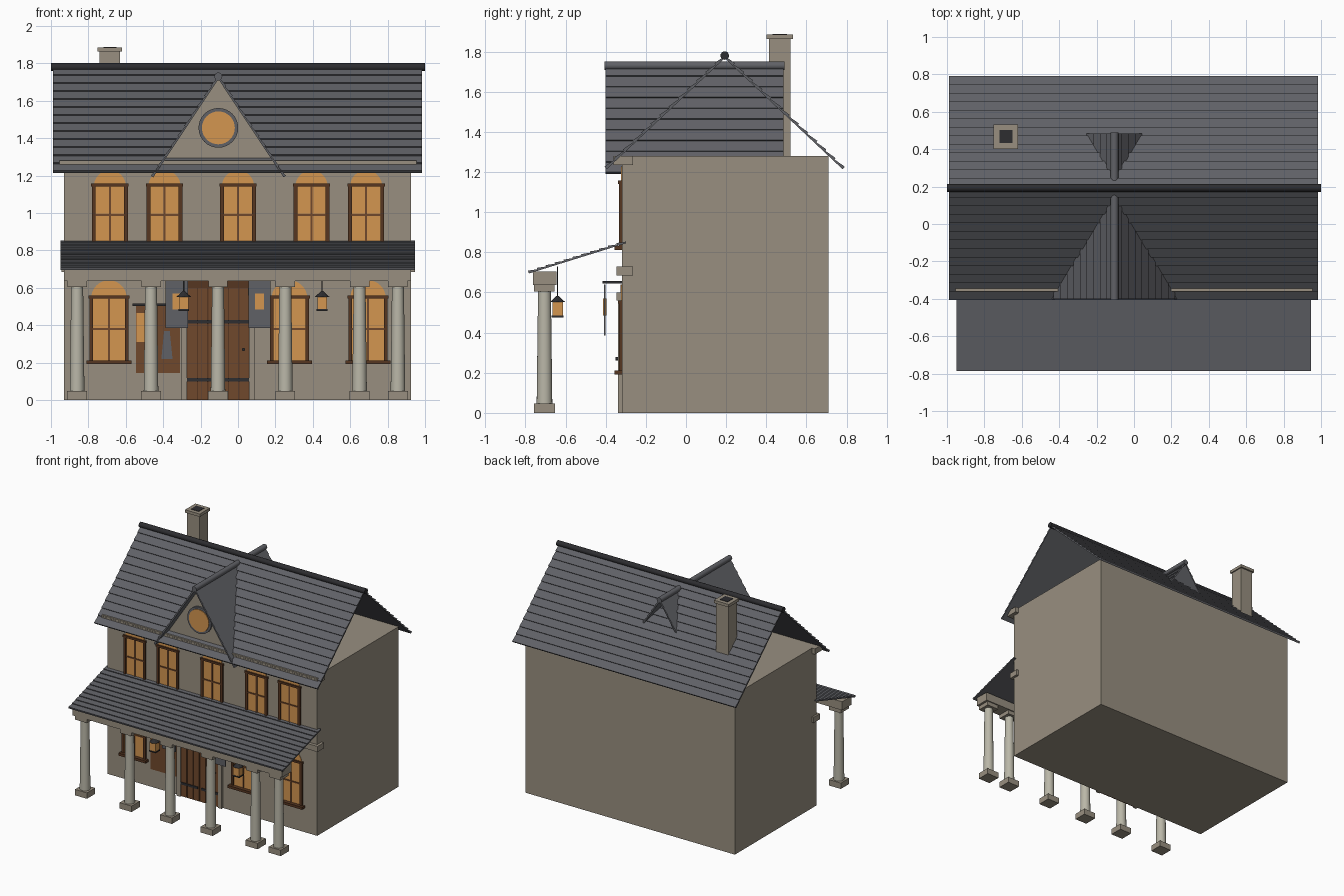
import bpy, bmesh, math
from mathutils import Vector, Matrix

if "Cube" in bpy.data.objects:
    bpy.data.objects.remove(bpy.data.objects["Cube"])


def material(name, *rgb):
    lin = [((c / 255 + 0.055) / 1.055) ** 2.4 for c in rgb] + [1]
    m = bpy.data.materials.new(name)
    m.use_nodes = True
    m.diffuse_color = lin
    m.node_tree.nodes["Principled BSDF"].inputs["Base Color"].default_value = lin
    return m


STONE = material("stone wall", 152, 143, 128)
PALE = material("pale column stone", 186, 183, 168)
SLATE = material("slate grey", 96, 97, 102)
DARK = material("dark iron", 45, 45, 48)
WOOD = material("brown wood", 112, 72, 44)
DARKWOOD = material("dark brown wood", 86, 54, 33)
GLOW = material("warm glass", 212, 150, 80)


def finish(name, bm, mat, smooth=False):
    bmesh.ops.recalc_face_normals(bm, faces=bm.faces)
    me = bpy.data.meshes.new(name)
    bm.to_mesh(me)
    bm.free()
    me.materials.append(mat)
    ob = bpy.data.objects.new(name, me)
    bpy.context.collection.objects.link(ob)
    if smooth:
        bpy.ops.object.select_all(action='DESELECT')
        ob.select_set(True)
        bpy.context.view_layer.objects.active = ob
        bpy.ops.object.shade_smooth_by_angle(angle=math.radians(40))
    return ob


def boxes(name, mat, *ranges):
    """One object from boxes given as (x0, x1, y0, y1, z0, z1)."""
    bm = bmesh.new()
    for x0, x1, y0, y1, z0, z1 in ranges:
        mtx = Matrix.Translation(((x0 + x1) / 2, (y0 + y1) / 2, (z0 + z1) / 2)) \
            @ Matrix.Diagonal((x1 - x0, y1 - y0, z1 - z0, 1))
        bmesh.ops.create_cube(bm, size=1, matrix=mtx)
    return finish(name, bm, mat)


def prism(name, mat, profile, axis, lo, hi):
    """Extrude a (u, z) profile along x or y."""
    bm = bmesh.new()
    place = (lambda w, u, v: (w, u, v)) if axis == 'x' else (lambda w, u, v: (u, w, v))
    face = bm.faces.new([bm.verts.new(place(lo, u, v)) for u, v in profile])
    new = bmesh.ops.extrude_face_region(bm, geom=[face])["geom"]
    shift = Vector(place(hi - lo, 0, 0))
    bmesh.ops.translate(bm, vec=shift, verts=[g for g in new if isinstance(g, bmesh.types.BMVert)])
    return finish(name, bm, mat)


def rod(name, mat, p, q, r1, r2=None, seg=20):
    p, q = Vector(p), Vector(q)
    bm = bmesh.new()
    turn = (q - p).to_track_quat('Z', 'Y').to_matrix().to_4x4()
    bmesh.ops.create_cone(bm, cap_ends=True, segments=seg, radius1=r1,
                          radius2=r1 if r2 is None else r2, depth=(q - p).length,
                          matrix=Matrix.Translation((p + q) / 2) @ turn)
    return finish(name, bm, mat, seg > 8)


def shingles(name, eave, ridge, rows, axis, lo, hi, step=0.009, thick=0.008):
    """Roof slope with a sawtooth profile, one tooth per course."""
    a, b = Vector(eave), Vector(ridge)
    n = Vector((-(b - a).y, (b - a).x)).normalized()
    n = n if n.y > 0 else -n
    pts = []
    for i in range(rows):
        pts += [a.lerp(b, i / rows) + n * step, a.lerp(b, (i + 1) / rows)]
    pts += [b - n * thick, a - n * thick]
    return prism(name, SLATE, pts, axis, lo, hi)


# Main block with cornice and string course
WALL = -0.32
boxes("house_body", STONE, (-0.93, 0.925, WALL, 0.71, 0, 1.28))
boxes("cornice", STONE, (-0.955, 0.955, -0.36, -0.265, 1.235, 1.28))
boxes("string_course", STONE, (-0.945, 0.945, -0.345, -0.265, 0.685, 0.73))

# Main roof, open at the gables
for name, y in (("front", -0.4), ("back", 0.785)):
    shingles("main_roof_" + name, (y, 1.22), (0.193, 1.778), 13, 'x', -0.99, 0.985)
rod("roof_ridge", DARK, (-1, 0.193, 1.78), (1, 0.193, 1.78), 0.021)

# Dormer running through the main roof
DX = -0.105
for name, s in (("right", -1), ("left", 1)):
    shingles("dormer_roof_" + name, (DX + s * 0.355, 1.195), (DX, 1.73), 10, 'y', -0.4, 0.485, 0.007)
rod("dormer_ridge", SLATE, (DX, -0.405, 1.73), (DX, 0.49, 1.73), 0.021)
prism("dormer_gable", STONE, [(DX - 0.3, 1.27), (DX + 0.3, 1.27), (DX, 1.72)], 'y', -0.325, -0.3)
rod("round_window_ring", SLATE, (DX, -0.34, 1.455), (DX, -0.32, 1.455), 0.106, seg=32)
rod("round_window_glass", GLOW, (DX, -0.345, 1.455), (DX, -0.33, 1.455), 0.088, seg=32)

# Chimney
CX, CY = -0.685, 0.467
boxes("chimney", STONE, (CX - 0.055, CX + 0.055, CY - 0.053, CY + 0.053, 1.28, 1.865),
      (CX - 0.065, CX + 0.065, CY - 0.065, CY + 0.065, 1.862, 1.885))
boxes("chimney_flue", DARK, (CX - 0.035, CX + 0.035, CY - 0.035, CY + 0.035, 1.88, 1.888))

# Porch roof, beam and columns
shingles("porch_roof", (-0.785, 0.702), (-0.3, 0.853), 11, 'x', -0.95, 0.945, 0.007)
boxes("porch_beam", STONE, (-0.93, 0.925, -0.762, -0.645, 0.637, 0.705))
PY = -0.705
for x in (-0.86, -0.465, -0.107, 0.253, 0.65, 0.855):
    boxes("column_blocks", STONE,
          (x - 0.053, x + 0.053, PY - 0.052, PY + 0.052, 0, 0.047),
          (x - 0.052, x + 0.052, PY - 0.051, PY + 0.051, 0.605, 0.64))
    rod("column_shaft", PALE, (x, PY, 0.045), (x, PY, 0.606), 0.039, 0.032)


def window(x, z0, z1, w, sill):
    """Arched glass with a square timber frame, crossbars and sill."""
    h, mid, f = w / 2, (z0 + z1) / 2, 0.02
    front = WALL - 0.014
    boxes("window_frame", DARKWOOD,
          (x - h, x - h + f, front, WALL, z0, z1), (x + h - f, x + h, front, WALL, z0, z1),
          (x - h - 0.004, x + h + 0.004, front - 0.004, WALL, z1 - 0.016, z1),
          (x - sill, x + sill, WALL - 0.035, WALL, z0 - 0.008, z0 + 0.012))
    boxes("window_bars", WOOD,
          (x - 0.005, x + 0.005, front + 0.003, WALL, z0, z1),
          (x - h, x + h, front + 0.003, WALL, mid - 0.005, mid + 0.005))
    r = h - 0.01
    arch = [(x + r * math.cos(math.pi * i / 16), z1 - 0.015 + r * math.sin(math.pi * i / 16))
            for i in range(17)]
    prism("window_glass", GLOW, [(x - r, z0)] + [(x + r, z0)] + arch, 'y', WALL - 0.005, WALL)


for x in (-0.685, -0.393, 0, 0.393, 0.685):
    window(x, 0.82, 1.157, 0.192, 0.1)
for x in (-0.69, 0.275, 0.695):
    window(x, 0.2, 0.56, 0.21, 0.12)

# Plank door with pilasters, lintel, straps and handle
D0, D1 = -0.273, 0.06
planks = 6
pw = (D1 - D0) / planks
boxes("door_back", DARKWOOD, (D0, D1, WALL - 0.006, WALL, 0, 0.64))
boxes("door_planks", WOOD, *[(D0 + i * pw + 0.003, D0 + (i + 1) * pw - 0.003,
                              WALL - 0.014, WALL, 0.004, 0.6) for i in range(planks)])
boxes("door_straps", DARK, *[(a, b, WALL - 0.019, WALL, z, z + 0.018)
                             for z in (0.1, 0.41) for a, b in ((D0, -0.12), (-0.09, D1))])
rod("door_handle", DARK, (0.03, WALL - 0.03, 0.27), (0.03, WALL, 0.27), 0.009, seg=10)
boxes("door_pilasters", STONE, *[(x - 0.016, x + 0.016, WALL - 0.02, WALL, 0, 0.565)
                                 for x in (D0 - 0.016, D1 + 0.016)],
      *[(x - 0.022, x + 0.022, WALL - 0.026, WALL, 0.56, 0.6) for x in (D0 - 0.016, D1 + 0.016)])

# Hanging panels on iron brackets either side of the door
for x in (-0.327, 0.115):
    boxes("hanging_panel", SLATE, (x - 0.06, x + 0.06, -0.409, -0.401, 0.385, 0.64))
    boxes("panel_plate", GLOW, (x - 0.024, x + 0.024, -0.413, -0.397, 0.485, 0.57))
    boxes("panel_bracket", DARK, (x - 0.008, x + 0.008, -0.415, WALL, 0.645, 0.657))

# Notice board beside the door
boxes("notice_board", WOOD, (-0.545, -0.31, WALL - 0.008, WALL, 0.145, 0.505))
boxes("notice_board_rail", DARK, (-0.565, -0.295, WALL - 0.02, WALL, 0.503, 0.517))
boxes("notice_board_glow", GLOW, (-0.543, -0.495, WALL - 0.011, WALL, 0.31, 0.465))
prism("notice_board_emblem", SLATE, [(-0.41, 0.22), (-0.35, 0.22), (-0.365, 0.37), (-0.395, 0.37)],
      'y', WALL - 0.014, WALL - 0.006)

# Hanging lanterns
for x in (-0.29, 0.45):
    y = -0.64
    boxes("lantern_glass", GLOW, (x - 0.026, x + 0.026, y - 0.026, y + 0.026, 0.485, 0.552))
    boxes("lantern_frame", DARK, (x - 0.029, x + 0.029, y - 0.029, y + 0.029, 0.476, 0.486),
          (x - 0.003, x + 0.003, y - 0.003, y + 0.003, 0.57, 0.73))
    rod("lantern_cap", DARK, (x, y, 0.552), (x, y, 0.582), 0.038, 0.006, seg=8)
